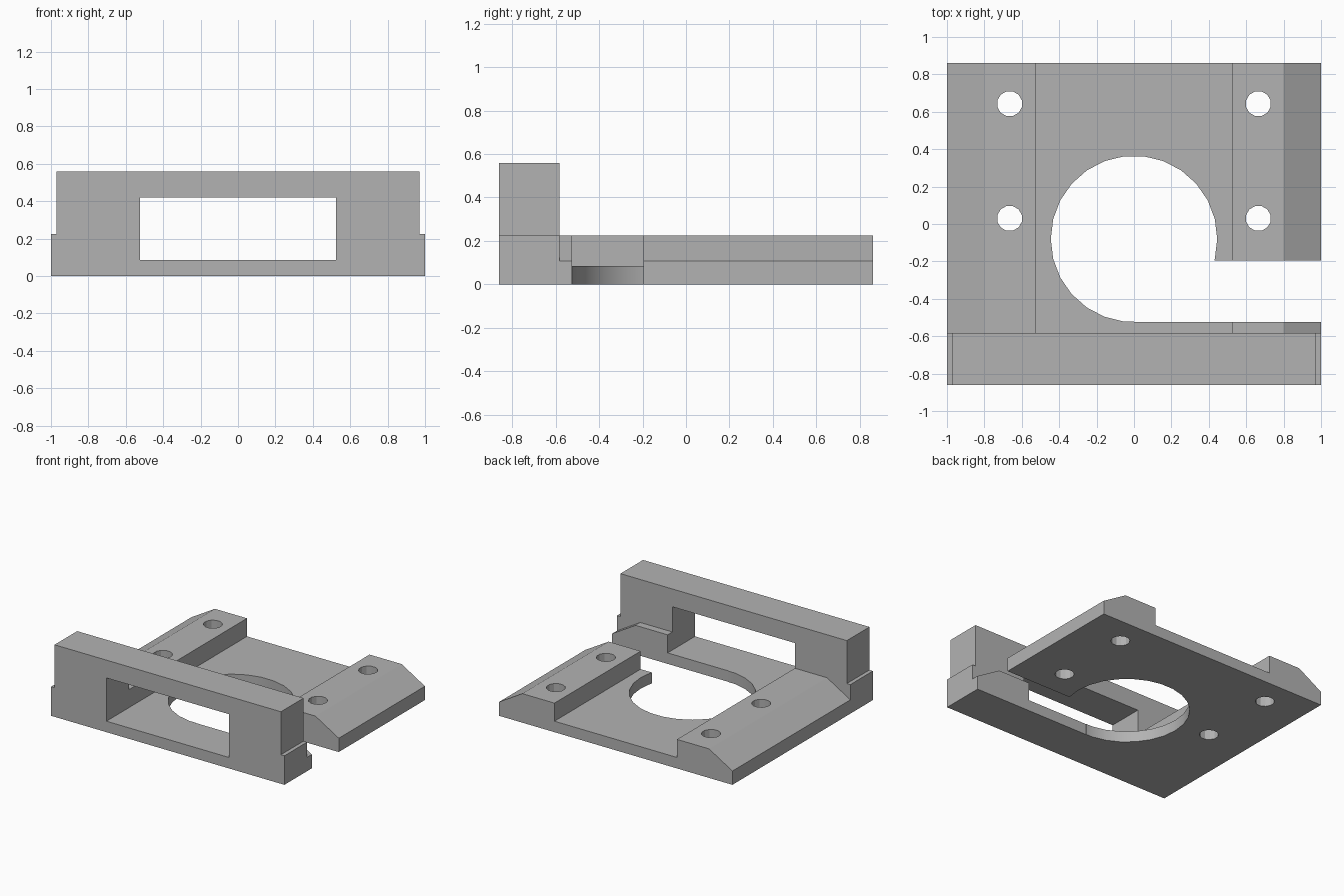
import bpy
import bmesh
from math import cos, sin, pi, radians

if "Cube" in bpy.data.objects:
    bpy.data.objects.remove(bpy.data.objects["Cube"], do_unlink=True)

grey = bpy.data.materials.new("light grey")
grey.use_nodes = True
colour = (0.45, 0.45, 0.45, 1)
grey.diffuse_color = colour
grey.node_tree.nodes["Principled BSDF"].inputs["Base Color"].default_value = colour


def prism(name, outline, start, end, axis):
    """Extrude a 2D outline from start to end along the y or z axis."""
    def place(p, d):
        return (p[0], d, p[1]) if axis == "y" else (p[0], p[1], d)
    bm = bmesh.new()
    low = [bm.verts.new(place(p, start)) for p in outline]
    high = [bm.verts.new(place(p, end)) for p in outline]
    bm.faces.new(low)
    bm.faces.new(high)
    for i in range(len(low)):
        j = (i + 1) % len(low)
        bm.faces.new((low[i], low[j], high[j], high[i]))
    bmesh.ops.recalc_face_normals(bm, faces=bm.faces[:])
    mesh = bpy.data.meshes.new(name)
    bm.to_mesh(mesh)
    bm.free()
    mesh.materials.append(grey)
    obj = bpy.data.objects.new(name, mesh)
    bpy.context.collection.objects.link(obj)
    return obj


def select(obj):
    bpy.ops.object.select_all(action="DESELECT")
    obj.select_set(True)
    bpy.context.view_layer.objects.active = obj


def cut(target, cutter):
    """Subtract the cutter from the target, then discard it."""
    mod = target.modifiers.new("cut", "BOOLEAN")
    mod.operation = "DIFFERENCE"
    mod.solver = "EXACT"
    mod.object = cutter
    select(target)
    bpy.ops.object.modifier_apply(modifier=mod.name)
    bpy.data.objects.remove(cutter, do_unlink=True)


def ring(x, y, radius, sides, turn=0):
    return [(x + radius * cos(turn + 2 * pi * i / sides),
             y + radius * sin(turn + 2 * pi * i / sides)) for i in range(sides)]


def box(x0, x1, y0, y1):
    return [(x0, y0), (x1, y0), (x1, y1), (x0, y1)]


def mirrored(half):
    return half + [(-x, z) for x, z in reversed(half)]


WALL_BACK = -0.583
FLOOR = 0.085
RAIL = 0.225
INNER = 0.525

# Base plate with a raised, bevelled rail on each side
half_base = [(1, 0), (1, 0.107), (0.8, RAIL), (INNER, RAIL), (INNER, FLOOR)]
base = prism("base_plate", mirrored(half_base), WALL_BACK, 0.86, "y")

# Large round opening and the slot leading out to the side
cut(base, prism("opening_cutter", ring(0, -0.08, 0.445, 26), -0.1, 0.5, "z"))
cut(base, prism("slot_cutter", box(0, 1.2, -0.525, -0.195), -0.1, 0.5, "z"))

# Four screw holes
for x in (-0.665, 0.665):
    for y in (0.03, 0.643):
        cut(base, prism("hole_cutter", ring(x, y, 0.068, 12, pi / 12), -0.1, 0.5, "z"))

# Front wall, slightly narrower above the rails, with a window
half_wall = [(1, 0), (1, RAIL), (0.97, RAIL), (0.97, 0.558)]
wall = prism("front_wall", mirrored(half_wall), -0.86, WALL_BACK, "y")
cut(wall, prism("window_cutter", box(-INNER, INNER, FLOOR, 0.42), -1, 0, "y"))

for part in (base, wall):
    select(part)
    bpy.ops.object.shade_smooth_by_angle(angle=radians(25))
